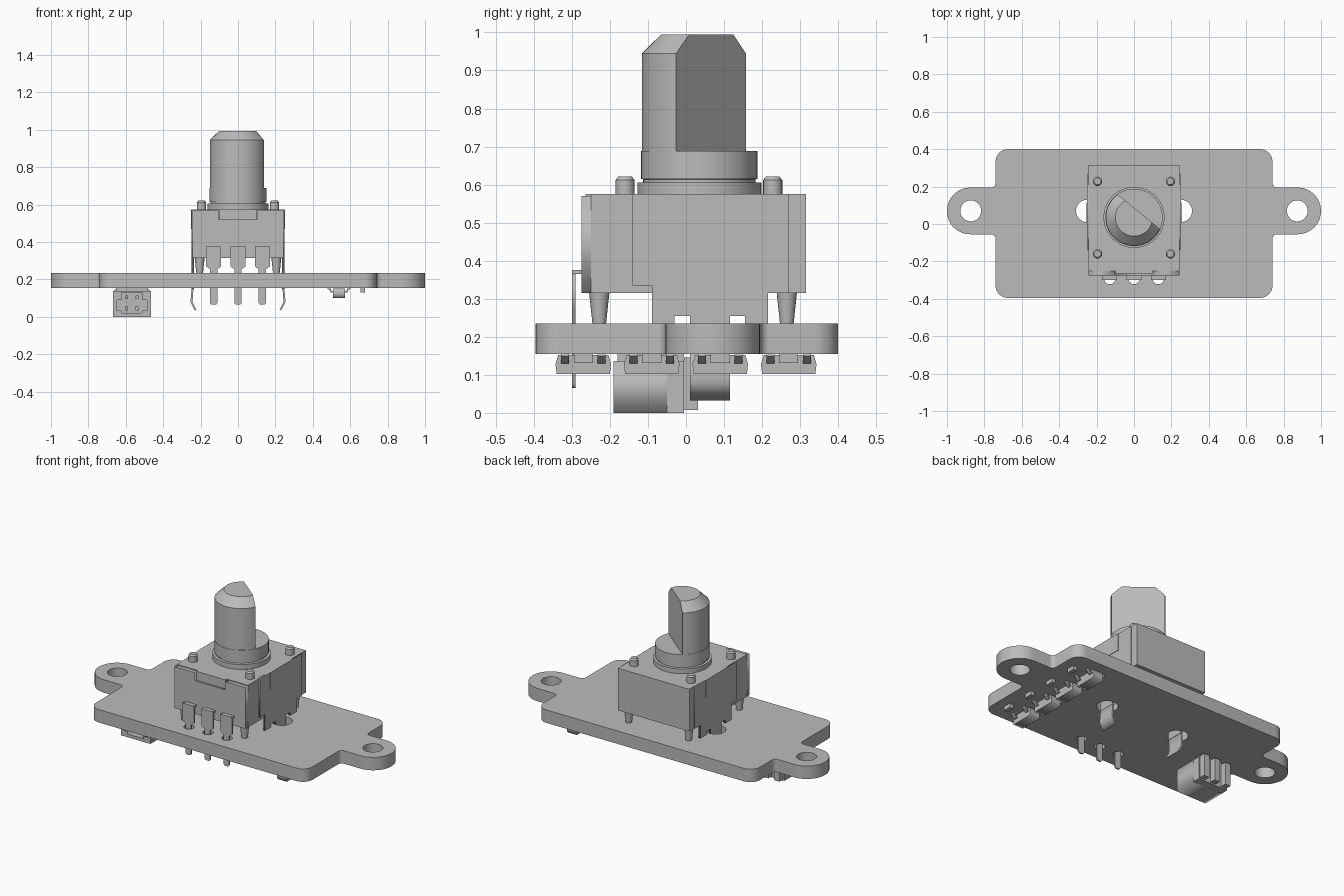
import bpy, bmesh, math
from mathutils import Vector

cube = bpy.data.objects.get("Cube")
if cube:
    bpy.data.objects.remove(cube, do_unlink=True)

grey = bpy.data.materials.new("plain grey")
grey.use_nodes = True
COLOUR = (0.5, 0.5, 0.5, 1)
grey.diffuse_color = COLOUR
grey.node_tree.nodes["Principled BSDF"].inputs["Base Color"].default_value = COLOUR


def finish(name, bm, smooth=False):
    """Turn a bmesh into a named object."""
    bmesh.ops.remove_doubles(bm, verts=bm.verts, dist=1e-5)
    bmesh.ops.recalc_face_normals(bm, faces=bm.faces)
    mesh = bpy.data.meshes.new(name)
    bm.to_mesh(mesh)
    bm.free()
    mesh.materials.clear()
    mesh.materials.append(grey)
    obj = bpy.data.objects.new(name, mesh)
    bpy.context.collection.objects.link(obj)
    if smooth:
        bpy.ops.object.select_all(action='DESELECT')
        obj.select_set(True)
        bpy.context.view_layer.objects.active = obj
        bpy.ops.object.shade_smooth_by_angle(angle=math.radians(30))
    return obj


def prism(name, axis, lo, hi, *loops, smooth=False):
    """Extrude an outline (further loops are holes) from lo to hi along an axis."""
    curve = bpy.data.curves.new(name, 'CURVE')
    curve.dimensions, curve.fill_mode = '2D', 'BOTH'
    curve.extrude = (hi - lo) / 2
    for loop in loops:
        spline = curve.splines.new('POLY')
        spline.points.add(len(loop) - 1)
        for point, (a, b) in zip(spline.points, loop):
            point.co = (a, b, 0, 1)
        spline.use_cyclic_u = True
    temp = bpy.data.objects.new(name, curve)
    mesh = bpy.data.meshes.new_from_object(temp)
    bm = bmesh.new()
    bm.from_mesh(mesh)
    for v in bm.verts:
        a, b, h = v.co.x, v.co.y, v.co.z + (lo + hi) / 2
        v.co = {'x': (h, a, b), 'y': (a, h, b), 'z': (a, b, h)}[axis]
    bpy.data.objects.remove(temp)
    bpy.data.curves.remove(curve)
    bpy.data.meshes.remove(mesh)
    return finish(name, bm, smooth)


def rect(a0, a1, b0, b1):
    return [(a0, b0), (a1, b0), (a1, b1), (a0, b1)]


def box(name, x0, x1, y0, y1, z0, z1):
    bm = bmesh.new()
    bmesh.ops.create_cube(bm, size=1)
    for v in bm.verts:
        v.co = (x1 if v.co.x > 0 else x0, y1 if v.co.y > 0 else y0, z1 if v.co.z > 0 else z0)
    return finish(name, bm)


def circle(cx, cy, r, n=32):
    return [(cx + r * math.cos(math.tau * i / n), cy + r * math.sin(math.tau * i / n)) for i in range(n)]


def rounded(corners, steps=8):
    """Round the right-angled corners (x, y, radius) of an outline."""
    out = []
    for i, (x, y, r) in enumerate(corners):
        p = Vector((x, y))
        u = (Vector(corners[i - 1][:2]) - p).normalized()
        v = (Vector(corners[(i + 1) % len(corners)][:2]) - p).normalized()
        for k in range(steps + 1):
            t = math.pi / 2 * k / steps
            out.append(tuple(p + (u + v - v * math.cos(t) - u * math.sin(t)) * r))
    return out


def lathe(name, profile, cx, cy, cut=None, n=48):
    """Revolve (radius, z) points about a vertical axis; cut = (normal, offset)."""
    bm = bmesh.new()
    rings = [[bm.verts.new((x, y, z)) for x, y in circle(0, 0, r, n)] for r, z in profile]
    for low, high in zip(rings, rings[1:]):
        for i in range(n):
            j = (i + 1) % n
            bm.faces.new((low[i], low[j], high[j], high[i]))
    bm.faces.new(rings[0])
    bm.faces.new(rings[-1])
    if cut:
        normal = Vector(cut[0]).normalized()
        res = bmesh.ops.bisect_plane(bm, geom=bm.verts[:] + bm.edges[:] + bm.faces[:],
                                     plane_co=normal * cut[1], plane_no=normal, clear_outer=True)
        edges = [e for e in res["geom_cut"] if isinstance(e, bmesh.types.BMEdge)]
        bmesh.ops.holes_fill(bm, edges=edges)
    bmesh.ops.translate(bm, verts=bm.verts, vec=(cx, cy, 0))
    return finish(name, bm, True)


# Circuit board with mounting ears and drilled holes
half = [(0.74, -0.395, 0.065), (0.74, -0.055, 0.025), (1, -0.055, 0.124),
        (1, 0.195, 0.124), (0.74, 0.195, 0.025), (0.74, 0.4, 0.065)]
outline = rounded(half + [(-x, y, r) for x, y, r in reversed(half)])
holes = [circle(s * 0.873, 0.07, 0.056) for s in (-1, 1)]
holes += [circle(s * 0.25, 0.07, 0.06) for s in (-1, 1)]
holes += [circle(x, -0.292, 0.03, 20) for x in (-0.13, 0, 0.13)]
prism("circuit_board", 'z', 0.155, 0.235, outline, *holes, smooth=True)

# Encoder housing, with a notched front wall and a folded tab in the notch
box("encoder_body", -0.243, 0.243, -0.25, 0.315, 0.315, 0.575)
prism("encoder_front_wall", 'y', -0.275, -0.25,
      [(-0.243, 0.315), (0.243, 0.315), (0.243, 0.57), (0.105, 0.57),
       (0.105, 0.52), (-0.105, 0.52), (-0.105, 0.57), (-0.243, 0.57)])
box("front_tab", -0.1, 0.1, -0.264, -0.25, 0.52, 0.575)

# Side brackets with feet, bent retaining hooks and support legs
bracket = [(-0.14, 0.575), (-0.14, 0.335), (-0.09, 0.335), (-0.09, 0.235), (-0.03, 0.235),
           (-0.03, 0.255), (0.01, 0.255), (0.01, 0.15), (0.115, 0.15), (0.115, 0.255),
           (0.155, 0.255), (0.155, 0.235), (0.215, 0.235), (0.215, 0.315), (0.27, 0.315), (0.27, 0.575)]
hook = [(0.238, 0.155), (0.243, 0.08), (0.222, 0.038), (0.23, 0.033), (0.254, 0.08), (0.248, 0.155)]
for s, side in ((1, "left"), (-1, "right")):
    x0, x1 = sorted((s * 0.236, s * 0.248))
    prism(side + "_bracket", 'x', x0, x1, bracket)
    x0, x1 = sorted((s * 0.24, s * 0.251))
    box(side + "_bracket_panel", x0, x1, -0.04, 0.165, 0.47, 0.575)
    prism(side + "_hook", 'y', 0.01, 0.115, [(s * x, z) for x, z in hook])
    for y, place in ((-0.228, "front"), (0.265, "back")):
        lathe(f"{side}_{place}_leg", [(0.018, 0.235), (0.027, 0.32)], s * 0.205, y, n=20)
    for y, place in ((-0.16, "front"), (0.228, "back")):
        lathe(f"{side}_{place}_peg", [(0.025, 0.57), (0.025, 0.612), (0.018, 0.621)], s * 0.195, y, n=20)

# Bushing and D-shaped shaft
AXIS_Y = 0.035
lathe("shaft_collar", [(0.163, 0.57), (0.163, 0.605), (0.148, 0.606), (0.148, 0.614),
                       (0.153, 0.615), (0.153, 0.688)], 0, AXIS_Y)
lathe("shaft", [(0.151, 0.68), (0.151, 0.945), (0.1, 0.995)], 0, AXIS_Y, ((0.63, 0.775, 0), 0.04))

# Three bent signal pins
for i, x in enumerate((-0.13, 0, 0.13)):
    box(f"pin_{i}_shoulder", x - 0.04, x + 0.04, -0.3, -0.275, 0.365, 0.375)
    prism(f"pin_{i}", 'y', -0.3, -0.291,
          [(x - 0.04, 0.375), (x - 0.04, 0.27), (x - 0.02, 0.255), (x - 0.02, 0.075), (x - 0.012, 0.065),
           (x + 0.012, 0.065), (x + 0.02, 0.075), (x + 0.02, 0.255), (x + 0.04, 0.27), (x + 0.04, 0.375)])

# Socket connector under the board, opening to the front
CX = -0.567
socket = [(-0.055, 0.02), (0.055, 0.02), (0.055, 0.035), (0.08, 0.035), (0.08, 0.09), (0.055, 0.09),
          (0.055, 0.13), (-0.055, 0.13), (-0.055, 0.09), (-0.08, 0.09), (-0.08, 0.035), (-0.055, 0.035)]
prism("connector_shell", 'y', -0.19, -0.05, rect(CX - 0.101, CX + 0.101, 0, 0.137),
      [(CX + x, z) for x, z in socket])
box("connector_back", CX - 0.101, CX + 0.101, -0.05, -0.005, 0, 0.137)
box("connector_base", CX - 0.085, CX + 0.085, -0.18, -0.005, 0.137, 0.156)
for i, x in enumerate((-0.075, 0, 0.075)):
    box(f"connector_rib_{i}", CX + x - 0.018, CX + x + 0.018, -0.005, 0.032, 0.008, 0.146)
for i, x in enumerate((-0.028, 0.028)):
    for z in (0.045, 0.105):
        box("connector_contact", CX + x - 0.008, CX + x + 0.008, -0.17, -0.05, z - 0.01, z + 0.01)

# Row of four small chips with gull-wing leads and side components
for i in range(4):
    y = -0.27 + 0.18 * i
    prism(f"chip_{i}_body", 'x', 0.507, 0.573,
          [(y - 0.066, 0.152), (y - 0.073, 0.128), (y - 0.07, 0.102),
           (y + 0.07, 0.102), (y + 0.073, 0.128), (y + 0.066, 0.152)])
    box(f"component_{i}", 0.655, 0.68, y - 0.025, y + 0.025, 0.131, 0.156)
    for dy in (-0.048, 0.048):
        for s in (-1, 1):
            lead = [(0.03, 0.13), (0.045, 0.13), (0.052, 0.147), (0.062, 0.148),
                    (0.062, 0.156), (0.046, 0.155), (0.039, 0.138), (0.03, 0.138)]
            prism(f"chip_{i}_lead", 'y', y + dy - 0.011, y + dy + 0.011,
                  [(0.54 + s * a, z) for a, z in lead])
